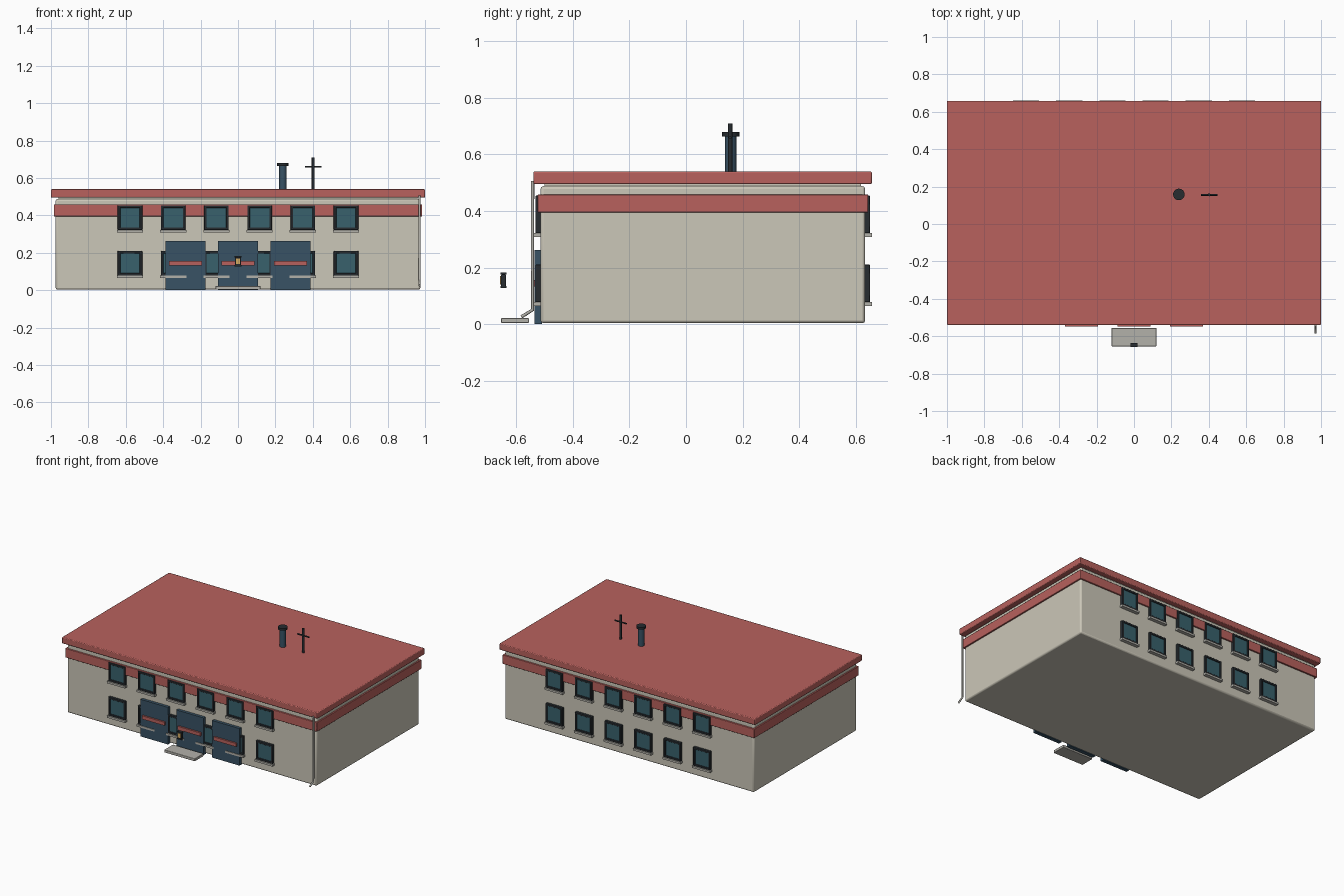
import bpy, math

if "Cube" in bpy.data.objects:
    bpy.data.objects.remove(bpy.data.objects["Cube"])


def mat(name, r, g, b):
    m = bpy.data.materials.new(name)
    m.diffuse_color = (r, g, b, 1)
    m.use_nodes = True
    m.node_tree.nodes["Principled BSDF"].inputs["Base Color"].default_value = m.diffuse_color
    return m


WALL = mat("plaster", 0.60, 0.57, 0.48)
RED = mat("red_roofing", 0.48, 0.12, 0.11)
DARK = mat("dark_frame", 0.02, 0.025, 0.03)
GLASS = mat("glass", 0.04, 0.12, 0.15)
BLUE = mat("blue_paint", 0.04, 0.085, 0.13)
STONE = mat("stone", 0.45, 0.44, 0.40)
GOLD = mat("lamp_glow", 0.65, 0.40, 0.12)


def box(name, x, y, z, material, bevel=0):
    """Box from (min, max) ranges on each axis."""
    bpy.ops.mesh.primitive_cube_add(size=1, location=[sum(r) / 2 for r in (x, y, z)])
    o = bpy.context.object
    o.name = name
    o.scale = [r[1] - r[0] for r in (x, y, z)]
    bpy.ops.object.transform_apply(location=False, rotation=False, scale=True)
    o.data.materials.append(material)
    if bevel:
        b = o.modifiers.new("bevel", 'BEVEL')
        b.width, b.segments = bevel, 2
        bpy.ops.object.shade_smooth_by_angle(angle=math.radians(35))
    return o


def cylinder(name, x, y, z, radius, material, sides=24):
    bpy.ops.mesh.primitive_cylinder_add(vertices=sides, radius=radius, depth=z[1] - z[0],
                                        location=(x, y, sum(z) / 2))
    o = bpy.context.object
    o.name = name
    o.data.materials.append(material)
    bpy.ops.object.shade_smooth_by_angle(angle=math.radians(35))
    return o


def window(x, wall, out, z):
    """Frame of four bars, glass and sill; out is the facing direction in y."""
    def depth(a, b):
        return tuple(sorted((wall + out * a, wall + out * b)))
    w, h, t = 0.066, 0.066, 0.014
    d = depth(-0.005, 0.018)
    for s in (-1, 1):
        xs = sorted((x + s * w, x + s * (w - t)))
        box("window_jamb", xs, d, (z - h, z + h), DARK, 0.003)
        zs = sorted((z + s * h, z + s * (h - t)))
        box("window_rail", (x - w, x + w), d, zs, DARK, 0.003)
    box("window_glass", (x - w + t, x + w - t), depth(-0.005, 0.0125),
        (z - h + t, z + h - t), GLASS)
    box("window_sill", (x - 0.07, x + 0.07), depth(-0.002, 0.025), (z - 0.08, z - h), STONE)


# Main masses
FRONT, BACK = -0.515, 0.634
box("building_walls", (-0.975, 0.975), (FRONT, BACK), (0.003, 0.488), WALL, 0.01)
box("wall_band", (-0.985, 0.985), (FRONT - 0.01, BACK + 0.01), (0.394, 0.459), RED, 0.003)
box("roof_slab", (-1, 1), (-0.54, 0.658), (0.495, 0.54), RED, 0.005)
box("roof_core", (-0.96, 0.96), (-0.50, 0.62), (0.48, 0.50), WALL)

# Two rows of six windows on front and back
for i in range(6):
    for z in (0.388, 0.144):
        x = (i - 2.5) * 0.231
        window(x, FRONT, -1, z)
        window(x, BACK, 1, z)

# Three entrance doors with push bars
for x in (-0.28, 0, 0.28):
    box("door", (x - 0.107, x + 0.107), (-0.536, -0.51), (0, 0.262), BLUE)
    box("door_stripe", (x - 0.088, x + 0.088), (-0.548, -0.53), (0.132, 0.156), RED)

# Entrance step and lantern
box("entrance_step", (-0.12, 0.12), (-0.654, -0.556), (0.003, 0.022), STONE, 0.003)
box("lantern_body", (-0.016, 0.016), (-0.655, -0.637), (0.13, 0.175), DARK, 0.004)
for z in (0.127, 0.175):
    box("lantern_cap", (-0.02, 0.02), (-0.657, -0.636), (z, z + 0.007), DARK)
box("lantern_light", (-0.012, 0.012), (-0.658, -0.65), (0.14, 0.17), GOLD)

# Downpipe with kicked-out foot
c = bpy.data.curves.new("downpipe", 'CURVE')
c.dimensions, c.bevel_depth, c.bevel_resolution = '3D', 0.006, 2
c.use_fill_caps = True
sp = c.splines.new('POLY')
path = [(-0.543, 0.507), (-0.543, 0.05), (-0.583, 0.025)]
sp.points.add(len(path) - 1)
for p, (y, z) in zip(sp.points, path):
    p.co = (0.97, y, z, 1)
pipe = bpy.data.objects.new("downpipe", c)
bpy.context.collection.objects.link(pipe)
c.materials.append(STONE)

# Chimney
cylinder("chimney_pipe", 0.24, 0.158, (0.53, 0.67), 0.02, BLUE)
cylinder("chimney_cap", 0.24, 0.158, (0.664, 0.679), 0.031, DARK)

# Antenna mast and crossbar
cylinder("antenna_mast", 0.402, 0.156, (0.53, 0.71), 0.008, DARK, 12)
bar = cylinder("antenna_crossbar", 0.402, 0.156, (0.615, 0.705), 0.005, DARK, 12)
bar.rotation_euler = (0, math.radians(90), 0)
